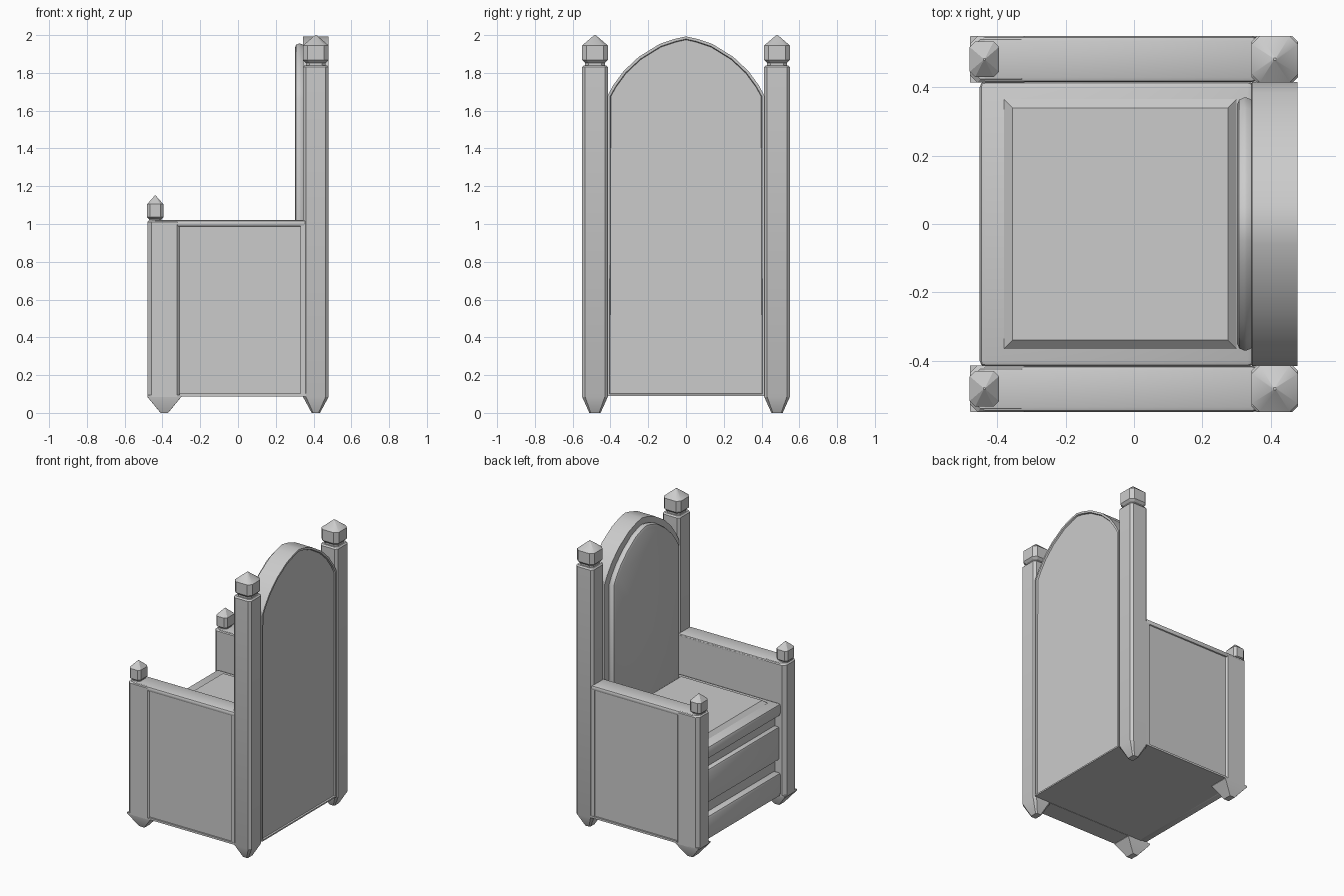
import bpy, bmesh

if "Cube" in bpy.data.objects:
    bpy.data.objects.remove(bpy.data.objects["Cube"])


def finish(name, bm, bevel=0, segs=2, mirror=False):
    bmesh.ops.recalc_face_normals(bm, faces=bm.faces)
    me = bpy.data.meshes.new(name)
    bm.to_mesh(me)
    bm.free()
    ob = bpy.data.objects.new(name, me)
    bpy.context.collection.objects.link(ob)
    bpy.ops.object.select_all(action='DESELECT')
    ob.select_set(True)
    bpy.context.view_layer.objects.active = ob
    if bevel:
        m = ob.modifiers.new("Bevel", 'BEVEL')
        m.width, m.segments, m.limit_method = bevel, segs, 'ANGLE'
    if mirror:
        m = ob.modifiers.new("Mirror", 'MIRROR')
        m.use_axis = (False, True, False)
    for m in list(ob.modifiers):
        bpy.ops.object.modifier_apply(modifier=m.name)
    bpy.ops.object.shade_smooth_by_angle(angle=0.5)
    return ob


def box(name, x, y, z, **kw):
    bm = bmesh.new()
    bmesh.ops.create_cube(bm, size=1)
    for v in bm.verts:
        v.co = [a + (b - a) * (c + 0.5) for (a, b), c in zip((x, y, z), v.co)]
    return finish(name, bm, **kw)


def loft(name, cx, cy, sections, **kw):
    """Stack of chamfered rectangles: (z, half_x, half_y, chamfer)."""
    bm = bmesh.new()
    prev = None
    for z, hx, hy, c in sections:
        pts = [(hx - c, hy), (hx, hy - c), (hx, c - hy), (hx - c, -hy),
               (c - hx, -hy), (-hx, c - hy), (-hx, hy - c), (c - hx, hy)]
        ring = [bm.verts.new((cx + a, cy + b, z)) for a, b in pts]
        if prev:
            for i in range(8):
                j = (i + 1) % 8
                bm.faces.new((prev[i], prev[j], ring[j], ring[i]))
        else:
            bm.faces.new(ring[::-1])
        prev = ring
    bm.faces.new(prev)
    return finish(name, bm, mirror=True, **kw)


def arch(name, half, x0, x1, inset=None, **kw):
    """Pointed-arch plate extruded along x; half = right outline, apex last."""
    pts = half + [(-y, z) for y, z in half[-2::-1]]
    bm = bmesh.new()
    f0 = bm.faces.new([bm.verts.new((x0, y, z)) for y, z in pts])
    ext = bmesh.ops.extrude_face_region(bm, geom=[f0], use_keep_orig=True)
    for g in ext["geom"]:
        if isinstance(g, bmesh.types.BMVert):
            g.co.x = x1
    bmesh.ops.recalc_face_normals(bm, faces=bm.faces)
    if inset:
        back = [f for f in bm.faces if f.normal.x > 0.9]
        bmesh.ops.inset_region(bm, faces=back, thickness=inset, depth=0)
        bmesh.ops.inset_region(bm, faces=back, thickness=0.004, depth=-0.01)
    return finish(name, bm, **kw)


# tall back posts, with pointed feet
loft("back_post", 0.412, 0.482, [
    (0.0, 0.022, 0.03, 0.008), (0.085, 0.068, 0.068, 0.016),
    (1.83, 0.068, 0.068, 0.016), (1.84, 0.06, 0.06, 0.014)])
# front posts and their square pointed feet
loft("front_post", -0.39, 0.482, [
    (0.085, 0.09, 0.068, 0.022), (1.01, 0.09, 0.068, 0.022),
    (1.02, 0.08, 0.058, 0.02)])
loft("front_foot", -0.39, 0.482, [
    (0.0, 0.02, 0.03, 0.001), (0.085, 0.09, 0.068, 0.001),
    (0.095, 0.09, 0.068, 0.001)])

# finials on all four posts
loft("back_finial", 0.412, 0.482, [
    (1.835, 0.052, 0.052, 0.018), (1.852, 0.052, 0.052, 0.018),
    (1.868, 0.068, 0.068, 0.024), (1.945, 0.068, 0.068, 0.024),
    (2.0, 0.004, 0.004, 0.0015)])
loft("front_finial", -0.438, 0.482, [
    (1.015, 0.034, 0.04, 0.013), (1.026, 0.034, 0.04, 0.013),
    (1.036, 0.043, 0.052, 0.016), (1.105, 0.043, 0.052, 0.016),
    (1.15, 0.003, 0.003, 0.001)])

# arched back plate with recessed rear panel, and its front cushion
arch("backrest", [(0.415, 0.09), (0.415, 1.68), (0.385, 1.735), (0.33, 1.81),
                  (0.25, 1.885), (0.14, 1.953), (0.06, 1.98), (0, 1.993)],
     0.345, 0.478, inset=0.014)
arch("backrest_cushion", [(0.37, 0.73), (0.37, 1.665), (0.34, 1.72), (0.29, 1.785),
                          (0.215, 1.855), (0.12, 1.92), (0.05, 1.945), (0, 1.955)],
     0.302, 0.35, bevel=0.02)

# arm sides: recessed outer panel framed by rails
box("arm_side", (-0.44, 0.36), (0.415, 0.539), (0.09, 1.01), mirror=True)
box("arm_top_rail", (-0.45, 0.36), (0.415, 0.55), (0.985, 1.021), bevel=0.014, mirror=True)
box("arm_bottom_rail", (-0.31, 0.36), (0.415, 0.55), (0.088, 0.102), mirror=True)
box("arm_rear_stile", (0.33, 0.36), (0.45, 0.547), (0.09, 1.0), mirror=True)

# seat body with stepped front boards
W = (-0.418, 0.418)
box("seat_base", (-0.405, 0.35), W, (0.09, 0.7))
box("seat_slab", (-0.452, 0.35), W, (0.655, 0.742), bevel=0.018)
box("front_panel", (-0.44, -0.38), W, (0.34, 0.575), bevel=0.014)
box("front_bottom_rail", (-0.452, -0.38), W, (0.089, 0.255), bevel=0.018)

# raised seat pad with chamfered edge
bm = bmesh.new()
bmesh.ops.create_cube(bm, size=1)
for v in bm.verts:
    top = v.co.z > 0
    s = 0.315 if top else 0.345
    v.co = (-0.04 + (s if v.co.x > 0 else -s),
            (s + 0.025) * (1 if v.co.y > 0 else -1), 0.766 if top else 0.738)
finish("seat_pad", bm)
